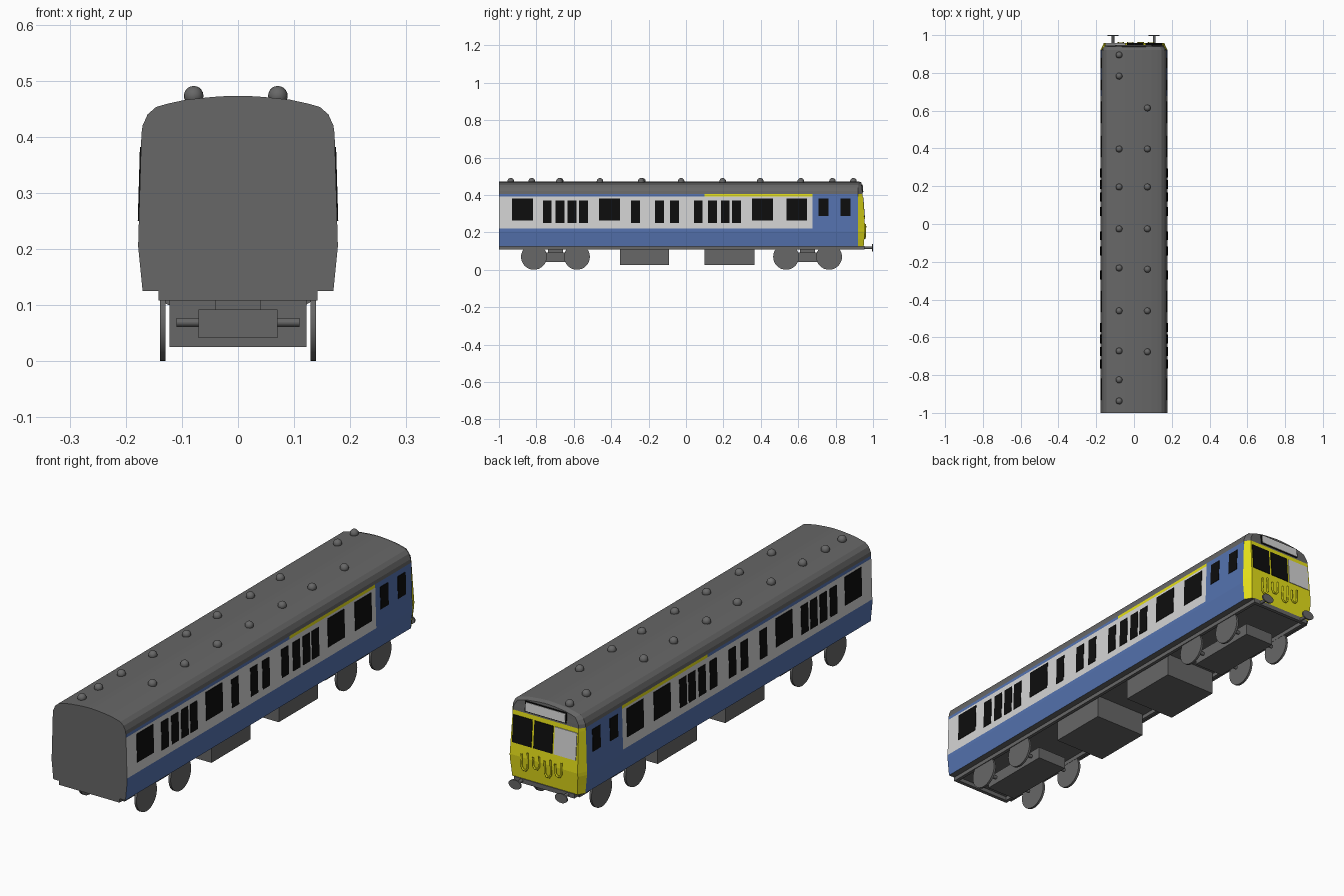
import bpy, bmesh, math
from mathutils import Vector, Matrix

if "Cube" in bpy.data.objects:
    bpy.data.objects.remove(bpy.data.objects["Cube"])

def material(name, r, g, b):
    m = bpy.data.materials.new(name)
    m.diffuse_color = (r, g, b, 1)
    m.use_nodes = True
    m.node_tree.nodes["Principled BSDF"].inputs["Base Color"].default_value = m.diffuse_color
    return m

GREY = material("grey", .135, .135, .135)
BLUE = material("blue", .09, .17, .43)
WHITE = material("off_white", .66, .66, .66)
YELLOW = material("yellow", .78, .74, .01)
BLACK = material("black", .004, .004, .004)

def finish(bm, name, mats, smooth=False):
    bmesh.ops.recalc_face_normals(bm, faces=bm.faces[:])
    me = bpy.data.meshes.new(name)
    bm.to_mesh(me)
    bm.free()
    ob = bpy.data.objects.new(name, me)
    bpy.context.collection.objects.link(ob)
    for m in mats:
        me.materials.append(m)
    if smooth:
        bpy.ops.object.select_all(action='DESELECT')
        ob.select_set(True)
        bpy.context.view_layer.objects.active = ob
        bpy.ops.object.shade_smooth_by_angle(angle=math.radians(35))
    return ob

def add_box(bm, x0, x1, y0, y1, z0, z1):
    m = Matrix.Translation(((x0+x1)/2, (y0+y1)/2, (z0+z1)/2)) @ Matrix.Diagonal((x1-x0, y1-y0, z1-z0, 1))
    bmesh.ops.create_cube(bm, size=1, matrix=m)

def add_cyl(bm, c, axis, r, length, seg=32, squash=1):
    rot = Matrix.Rotation(math.pi/2, 4, 'Y' if axis == 'x' else 'X')
    m = Matrix.Translation(c) @ Matrix.Diagonal((1, 1, squash, 1)) @ rot
    bmesh.ops.create_cone(bm, cap_ends=True, segments=seg, radius1=r, radius2=r, depth=length, matrix=m)

def add_plate(bm, corners, n, t=.002):
    # thin slab straddling a surface, n is the outward direction
    n = Vector(n)
    lo = [bm.verts.new(Vector(c) - n*.002) for c in corners]
    hi = [bm.verts.new(Vector(c) + n*t) for c in corners]
    bm.faces.new(lo[::-1])
    bm.faces.new(hi)
    k = len(corners)
    for i in range(k):
        bm.faces.new((lo[i], lo[(i+1) % k], hi[(i+1) % k], hi[i]))

def lerp(table, z):
    for (z0, v0), (z1, v1) in zip(table, table[1:]):
        if z <= z1:
            return v0 + (v1-v0)*(z-z0)/(z1-z0)
    return table[-1][1]

# ---- body shell: half profile (z, half width) lofted along y ----
SIDE = [(.125, .17), (.205, .178), (.41, .172)]
PROFILE = [(z, lerp(SIDE, z)) for z in (.125, .165, .205, .22, .392, .405)]
PROFILE += [(.42, .17), (.44, .161), (.453, .146), (.459, .125), (.466, .093), (.471, .045), (.473, .012)]
CAB_Y = [(.125, .95), (.22, .958), (.405, .944), (.473, .938)]
STATIONS = [-1, .1, .677, .92]
bm = bmesh.new()
rings = []
for y in STATIONS + [None]:
    pts = []
    for s in (1, -1):
        for z, x in (PROFILE if s > 0 else PROFILE[::-1]):
            if y is None:
                w = x*.9 if z < .45 else x*.93
                pts.append(bm.verts.new((s*w, lerp(CAB_Y, z), z - (.006 if z > .43 else 0))))
            else:
                pts.append(bm.verts.new((s*x, y, z)))
    rings.append(pts)
n = len(PROFILE)*2
for a, b in zip(rings, rings[1:]):
    for i in range(n):
        bm.faces.new((a[i], a[(i+1) % n], b[(i+1) % n], b[i]))
bm.faces.new(rings[0])
for i in range(len(PROFILE)-1):
    r = rings[-1]
    bm.faces.new((r[i], r[i+1], r[n-2-i], r[n-1-i]))
bm.normal_update()
for f in bm.faces:
    c = f.calc_center_median()
    if c.z > .405 or c.y < -.99 or c.z < .126:
        f.material_index = 0
    elif c.y > .92:
        f.material_index = 3
    elif c.y > .677 or c.z < .22:
        f.material_index = 1
    elif c.z < .392:
        f.material_index = 2
    else:
        f.material_index = 3 if c.y > .1 else 1
finish(bm, "carriage_body", [GREY, BLUE, WHITE, YELLOW])

# ---- side windows, both sides ----
BIG, SMALL, CAB = (.262, .382), (.25, .37), (.288, .382)
WINDOWS = [(BIG, .112, (-.875, -.41, .41, .592)),
           (SMALL, .047, (-.742, -.674, -.609, -.548, -.27, -.142, -.062, .066, .142, .21, .27)),
           (CAB, .053, (.735, .852))]
bm = bmesh.new()
for (z0, z1), w, ys in WINDOWS:
    for y in ys:
        for s in (1, -1):
            x0, x1 = s*lerp(SIDE, z0), s*lerp(SIDE, z1)
            add_plate(bm, [(x0, y-w/2, z0), (x0, y+w/2, z0), (x1, y+w/2, z1), (x1, y-w/2, z1)], (s, 0, 0))
finish(bm, "side_windows", [BLACK])

# ---- cab front panes and destination box ----
def front_panes(name, rects, mat, t=.003):
    bm = bmesh.new()
    for x0, x1, z0, z1 in rects:
        y0, y1 = lerp(CAB_Y, z0), lerp(CAB_Y, z1)
        add_plate(bm, [(x0, y0, z0), (x1, y0, z0), (x1, y1, z1), (x0, y1, z1)], (0, 1, 0), t)
    finish(bm, name, [mat])

front_panes("cab_windows", [(.06, .15, .272, .386), (-.038, .05, .272, .386)], BLACK)
front_panes("cab_white_panel", [(-.15, -.046, .272, .386)], WHITE)
front_panes("destination_frame", [(-.098, .098, .412, .456)], BLACK, .003)
front_panes("destination_panel", [(-.093, .093, .416, .452)], WHITE, .005)

# ---- looped hoses on the cab front ----
for i, (x, drop) in enumerate([(.09, .07), (.035, .05), (-.02, .07), (-.07, .055)]):
    cu = bpy.data.curves.new("front_hose", 'CURVE')
    cu.dimensions = '3D'
    cu.bevel_depth = .004
    cu.bevel_resolution = 2
    sp = cu.splines.new('POLY')
    path = [(-.014, .245), (-.014, .25-drop), (-.006, .238-drop), (.006, .238-drop), (.014, .25-drop), (.014, .235)]
    sp.points.add(len(path)-1)
    for p, (dx, z) in zip(sp.points, path):
        p.co = (x+dx, lerp(CAB_Y, z)+.003, z, 1)
    ob = bpy.data.objects.new("front_hose_%d" % (i+1), cu)
    bpy.context.collection.objects.link(ob)
    cu.materials.append(YELLOW)

# ---- roof vents ----
bm = bmesh.new()
LEFT = (.895, .783, .397, .196, -.026, -.233, -.46, -.672, -.825, -.937)
RIGHT = (.614, .397, .196, -.026, -.24, -.46, -.677)
for x, ys in ((-.079, LEFT), (.071, RIGHT)):
    for y in ys:
        bmesh.ops.create_uvsphere(bm, u_segments=16, v_segments=10, radius=.0175,
                                  matrix=Matrix.Translation((x, y, .473)))
finish(bm, "roof_vents", [GREY], True)

# ---- underframe: solebars, end beams, equipment boxes ----
bm = bmesh.new()
for s in (1, -1):
    add_box(bm, s*.135-.007, s*.135+.007, -1, .945, .108, .127)
for y in (-.992, .946):
    add_box(bm, -.142, .142, y-.008, y+.008, .108, .127)
finish(bm, "underframe", [GREY])
bm = bmesh.new()
for y0, y1 in ((-.353, -.09), (.1, .365)):
    add_box(bm, -.122, .122, y0, y1, .025, .126)
finish(bm, "equipment_boxes", [GREY])

# ---- bogies ----
for name, yc in (("rear", -.698), ("front", .65)):
    bm = bmesh.new()
    add_box(bm, -.07, .07, yc-.165, yc+.165, .041, .092)
    add_box(bm, -.04, .04, yc-.04, yc+.04, .09, .126)
    for s in (1, -1):
        add_cyl(bm, (0, yc+s*.115, .069), 'x', .008, .22, 12)
    finish(bm, name + "_bogie", [GREY])
    bm = bmesh.new()
    for sy in (1, -1):
        for sx in (1, -1):
            add_cyl(bm, (sx*.134, yc+sy*.115, .069), 'x', .069, .01)
    finish(bm, name + "_wheels", [GREY], True)

# ---- buffers on the cab end ----
bm = bmesh.new()
for x in (-.111, .107):
    add_cyl(bm, (x, .97, .118), 'y', .007, .05, 12)
    add_cyl(bm, (x, .997, .118), 'y', .029, .006, 24, .68)
finish(bm, "buffers", [GREY], True)
